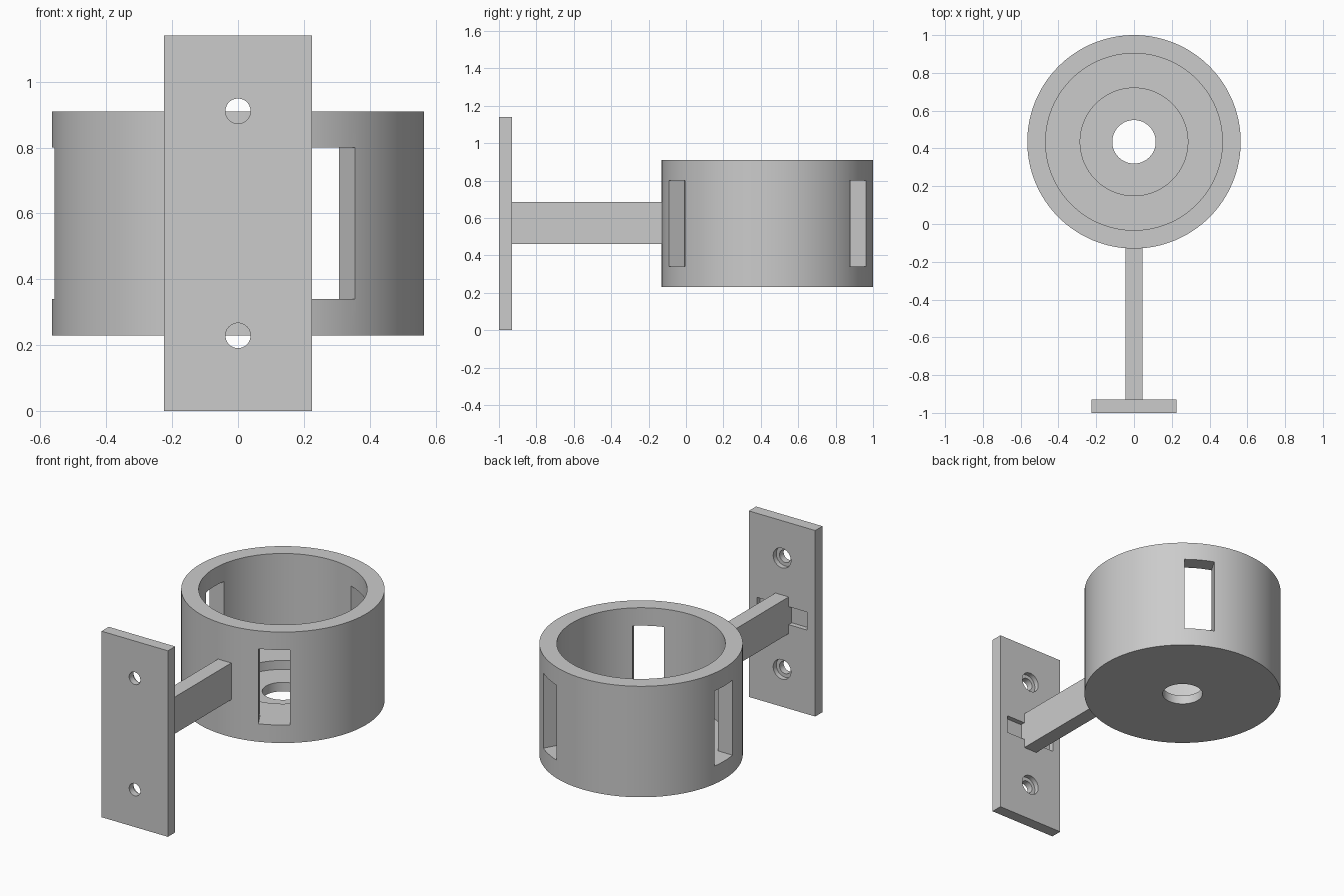
import bpy
import bmesh
from math import radians, pi
from mathutils import Matrix, Vector

if "Cube" in bpy.data.objects:
    bpy.data.objects.remove(bpy.data.objects["Cube"])

CUP_Y = 0.435


def new_object(name, bm):
    bmesh.ops.recalc_face_normals(bm, faces=bm.faces)
    mesh = bpy.data.meshes.new(name)
    bm.to_mesh(mesh)
    bm.free()
    obj = bpy.data.objects.new(name, mesh)
    bpy.context.collection.objects.link(obj)
    return obj


def box(name, lo, hi, transform=Matrix()):
    lo, hi = Vector(lo), Vector(hi)
    bm = bmesh.new()
    bmesh.ops.create_cube(bm, size=1, matrix=transform @ Matrix.Translation((lo + hi) / 2)
                          @ Matrix.Diagonal((*(hi - lo), 1)))
    return new_object(name, bm)


def lathe(name, profile, transform, steps):
    """Revolve a closed (radius, height) profile around z."""
    bm = bmesh.new()
    verts = [bm.verts.new((r, 0, z)) for r, z in profile]
    edges = [bm.edges.new((v, verts[i - 1])) for i, v in enumerate(verts)]
    bmesh.ops.spin(bm, geom=verts + edges, cent=(0, 0, 0), axis=(0, 0, 1),
                   angle=2 * pi, steps=steps, use_merge=True)
    bmesh.ops.remove_doubles(bm, verts=bm.verts, dist=1e-5)
    bmesh.ops.transform(bm, matrix=transform, verts=bm.verts)
    return new_object(name, bm)


def cylinder_y(name, radius, y0, y1, z):
    bm = bmesh.new()
    bmesh.ops.create_cone(bm, cap_ends=True, segments=48, radius1=radius, radius2=radius,
                          depth=y1 - y0, matrix=Matrix.Translation((0, (y0 + y1) / 2, z))
                          @ Matrix.Rotation(pi / 2, 4, 'X'))
    return new_object(name, bm)


def cut(obj, cutters):
    bpy.context.view_layer.objects.active = obj
    for cutter in cutters:
        cutter.hide_render = True
        mod = obj.modifiers.new("cut", 'BOOLEAN')
        mod.operation = 'DIFFERENCE'
        mod.solver = 'EXACT'
        mod.object = cutter
        bpy.ops.object.modifier_apply(modifier=mod.name)
        bpy.data.objects.remove(cutter)


def smooth(obj):
    bpy.ops.object.select_all(action='DESELECT')
    obj.select_set(True)
    bpy.context.view_layer.objects.active = obj
    bpy.ops.object.shade_smooth_by_angle(angle=radians(30))


# Cup: open top, stepped floor with a drain hole
cup_frame = Matrix.Translation((0, CUP_Y, 0))
cup = lathe("cup", [(0.115, 0.23), (0.565, 0.23), (0.565, 0.91), (0.468, 0.91),
                    (0.468, 0.34), (0.285, 0.34), (0.285, 0.285), (0.115, 0.285)],
            cup_frame, 128)

# Three windows, level with the floor, evenly spaced around the wall
cut(cup, [box("window_cutter", (0.40, -0.088, 0.3402), (0.65, 0.088, 0.80),
              cup_frame @ Matrix.Rotation(radians(a), 4, 'Z')) for a in (-60, 60, 180)])
smooth(cup)

# Wall plate: counterbored screw holes and a shallow slot behind the arm
plate = box("wall_plate", (-0.225, -1, 0), (0.225, -0.93, 1.14))
cutters = [box("slot_cutter", (-0.17, -0.96, 0.515), (0.17, -0.90, 0.625))]
for z in (0.229, 0.911):
    cutters.append(cylinder_y("hole_cutter", 0.038, -1.05, -0.88, z))
    cutters.append(cylinder_y("counterbore_cutter", 0.06, -0.96, -0.88, z))
cut(plate, cutters)
smooth(plate)

# Arm joining plate and cup
box("arm", (-0.045, -0.955, 0.46), (0.045, -0.11, 0.685))
